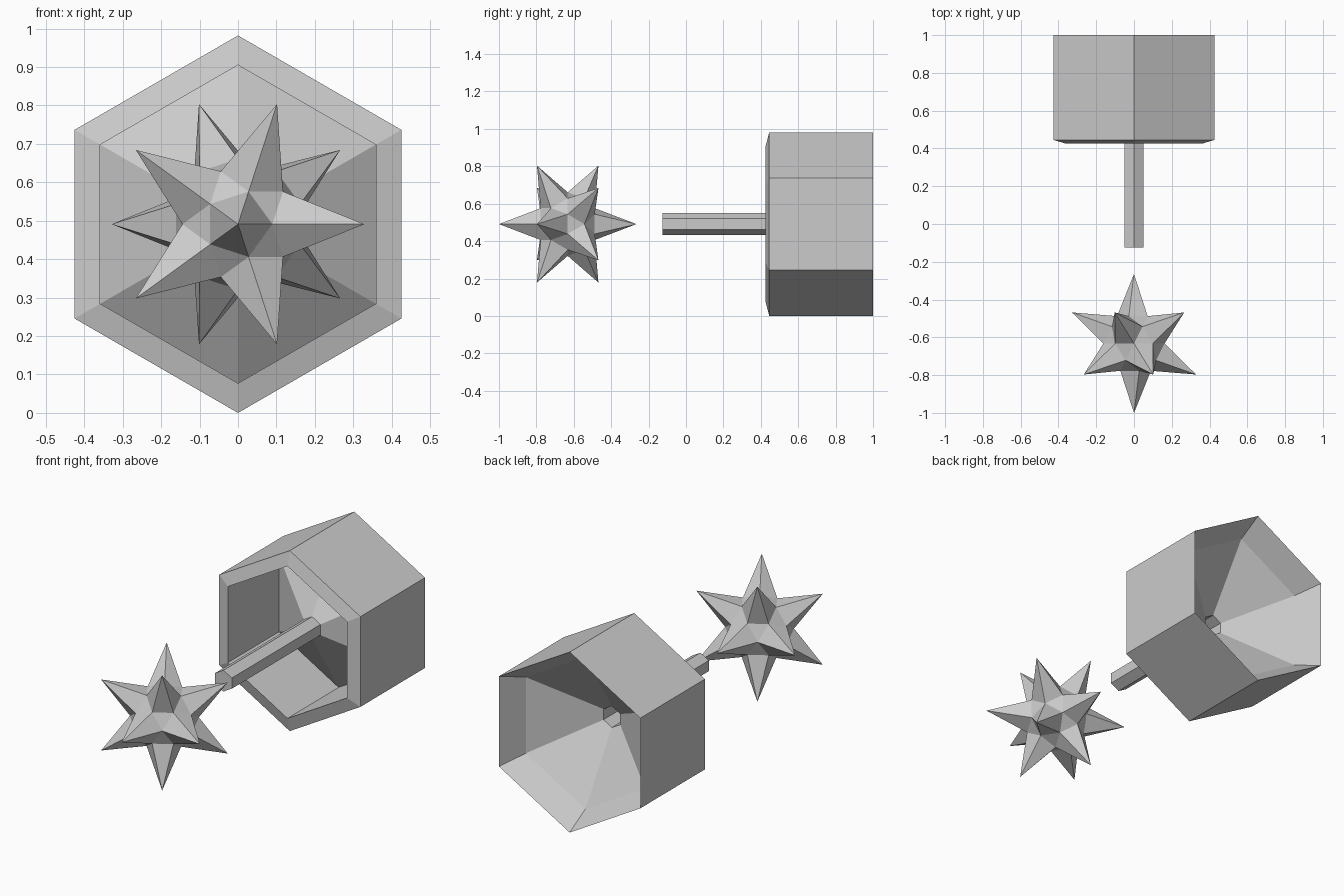
import bpy, bmesh
from math import sin, cos, pi

if "Cube" in bpy.data.objects:
    bpy.data.objects.remove(bpy.data.objects["Cube"])

CZ = 0.491  # height of the common axis


def finish(name, bm):
    bmesh.ops.recalc_face_normals(bm, faces=bm.faces)
    mesh = bpy.data.meshes.new(name)
    bm.to_mesh(mesh)
    bm.free()
    obj = bpy.data.objects.new(name, mesh)
    bpy.context.collection.objects.link(obj)
    return obj


def hex_loft(name, profile, closed=False, cap_start=False):
    """Sweep a (radius, y) profile around the y axis with six sides."""
    bm = bmesh.new()
    rings = [[bm.verts.new((r * cos(pi / 2 + i * pi / 3), y, CZ + r * sin(pi / 2 + i * pi / 3)))
              for i in range(6)] for r, y in profile]
    pairs = list(zip(rings, rings[1:]))
    if closed:
        pairs.append((rings[-1], rings[0]))
    for a, b in pairs:
        for i in range(6):
            j = (i + 1) % 6
            bm.faces.new((a[i], a[j], b[j], b[i]))
    if cap_start:
        bm.faces.new(rings[0])
    return finish(name, bm)


# Outer housing: bevelled front rim, straight bore, sloped rear lip
hex_loft("hex_housing", [(0.491, 1.0), (0.491, 0.445), (0.414, 0.425), (0.414, 0.865)], closed=True)

# Rod flaring into the funnel that closes the housing from behind
hex_loft("rod_and_funnel", [(0.058, -0.125), (0.058, 0.637), (0.414, 0.865)], cap_start=True)

# Star: twelve five-sided spikes with small flat triangles between them
bm = bmesh.new()
bmesh.ops.create_icosphere(bm, subdivisions=2, radius=1)
for v in bm.verts:
    d = v.co.normalized() * (0.3675 if len(v.link_edges) == 5 else 0.17)
    v.co = (d.x, -d.z - 0.6325, d.y + CZ)
finish("spiked_star", bm)
